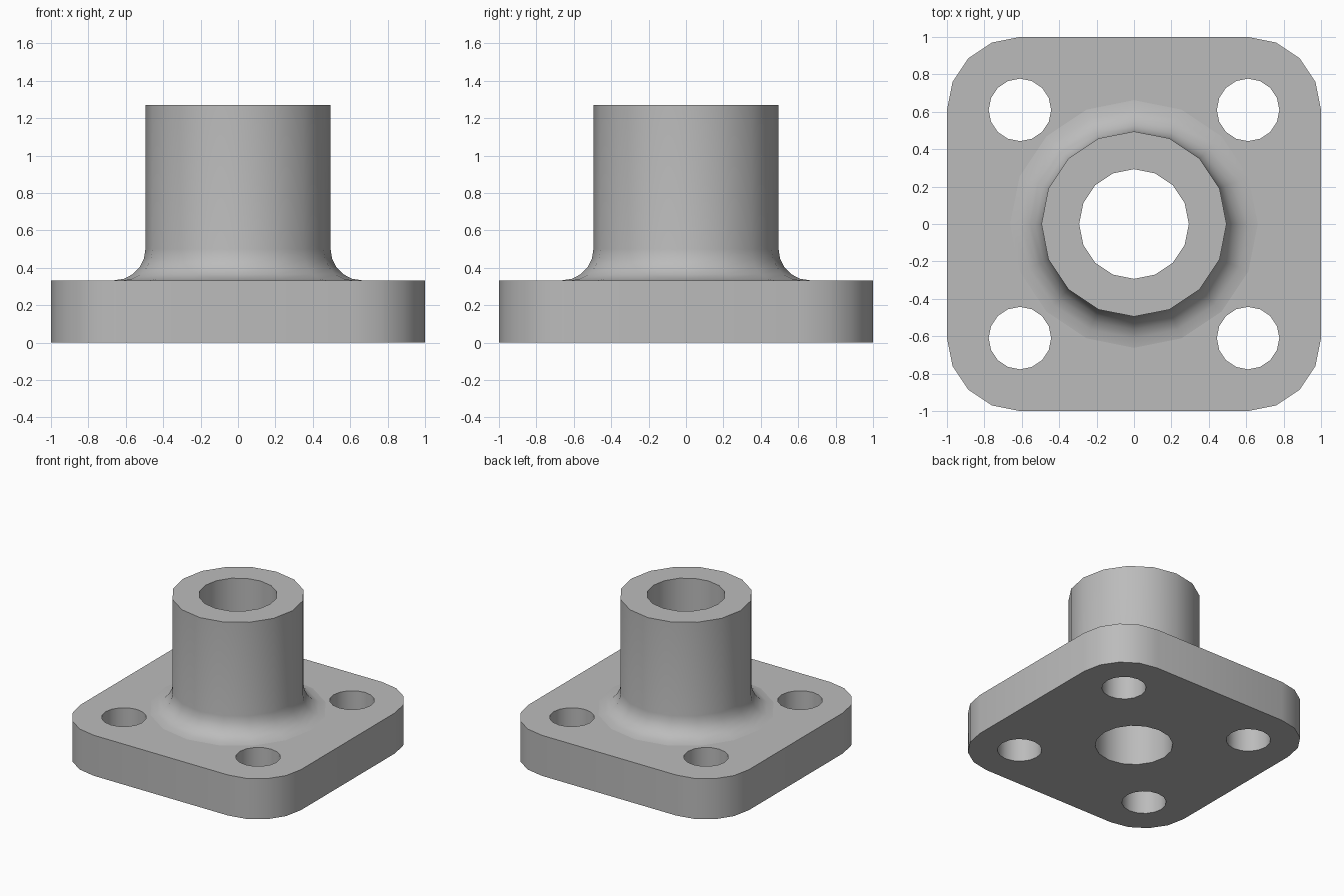
import bpy, bmesh, math
from math import cos, sin, pi

if "Cube" in bpy.data.objects:
    bpy.data.objects.remove(bpy.data.objects["Cube"])

PLATE_TOP = 0.333
HUB_TOP = 1.27
HUB_R = 0.495
BORE_R = 0.293
HOLE_R = 0.167
FILLET_R = 0.167
CORNER = 0.61
SIDES = 16

steel = bpy.data.materials.new("plain grey steel")
steel.use_nodes = True
GREY = (0.5, 0.5, 0.5, 1)
steel.diffuse_color = GREY
steel.node_tree.nodes["Principled BSDF"].inputs["Base Color"].default_value = GREY


def finish(name, bm, smooth=True):
    bmesh.ops.recalc_face_normals(bm, faces=bm.faces)
    mesh = bpy.data.meshes.new(name)
    bm.to_mesh(mesh)
    bm.free()
    mesh.materials.append(steel)
    obj = bpy.data.objects.new(name, mesh)
    bpy.context.collection.objects.link(obj)
    return obj


def smooth(obj):
    bpy.ops.object.select_all(action="DESELECT")
    obj.select_set(True)
    bpy.context.view_layer.objects.active = obj
    bpy.ops.object.shade_smooth_by_angle(angle=math.radians(40))


def circle(x, y, r):
    return [(x + r * cos(2 * pi * i / SIDES), y + r * sin(2 * pi * i / SIDES))
            for i in range(SIDES)]


# Flange plate: rounded square outline with the bore and four bolt holes
outline = []
for q in range(4):
    mid = pi / 4 + q * pi / 2
    cx, cy = math.copysign(CORNER, cos(mid)), math.copysign(CORNER, sin(mid))
    for k in range(5):
        a = q * pi / 2 + k * pi / 8
        outline.append((cx + (1 - CORNER) * cos(a), cy + (1 - CORNER) * sin(a)))
loops = [outline, circle(0, 0, BORE_R)]
loops += [circle(x, y, HOLE_R) for x in (-CORNER, CORNER) for y in (-CORNER, CORNER)]

bm = bmesh.new()
edges = []
for loop in loops:
    vs = [bm.verts.new((x, y, 0)) for x, y in loop]
    edges += [bm.edges.new((a, b)) for a, b in zip(vs, vs[1:] + vs[:1])]
bmesh.ops.triangle_fill(bm, edges=edges, use_beauty=True, normal=(0, 0, 1))
top = bmesh.ops.extrude_face_region(bm, geom=bm.faces[:], use_keep_orig=True)["geom"]
bmesh.ops.translate(bm, vec=(0, 0, PLATE_TOP),
                    verts=[g for g in top if isinstance(g, bmesh.types.BMVert)])
smooth(finish("flange_plate", bm))

# Hub: revolved profile running up the fillet, over the rim and down the bore
profile = []
for k in range(6):
    a = k * pi / 10
    profile.append((HUB_R + FILLET_R * (1 - sin(a)), PLATE_TOP + FILLET_R * (1 - cos(a))))
profile += [(HUB_R, HUB_TOP), (BORE_R, HUB_TOP), (BORE_R, PLATE_TOP)]

bm = bmesh.new()
rings = [[bm.verts.new((x, y, z)) for x, y in circle(0, 0, r)] for r, z in profile]
for lower, upper in zip(rings, rings[1:]):
    for i in range(SIDES):
        j = (i + 1) % SIDES
        bm.faces.new((lower[i], lower[j], upper[j], upper[i]))
smooth(finish("hub_with_fillet", bm))
